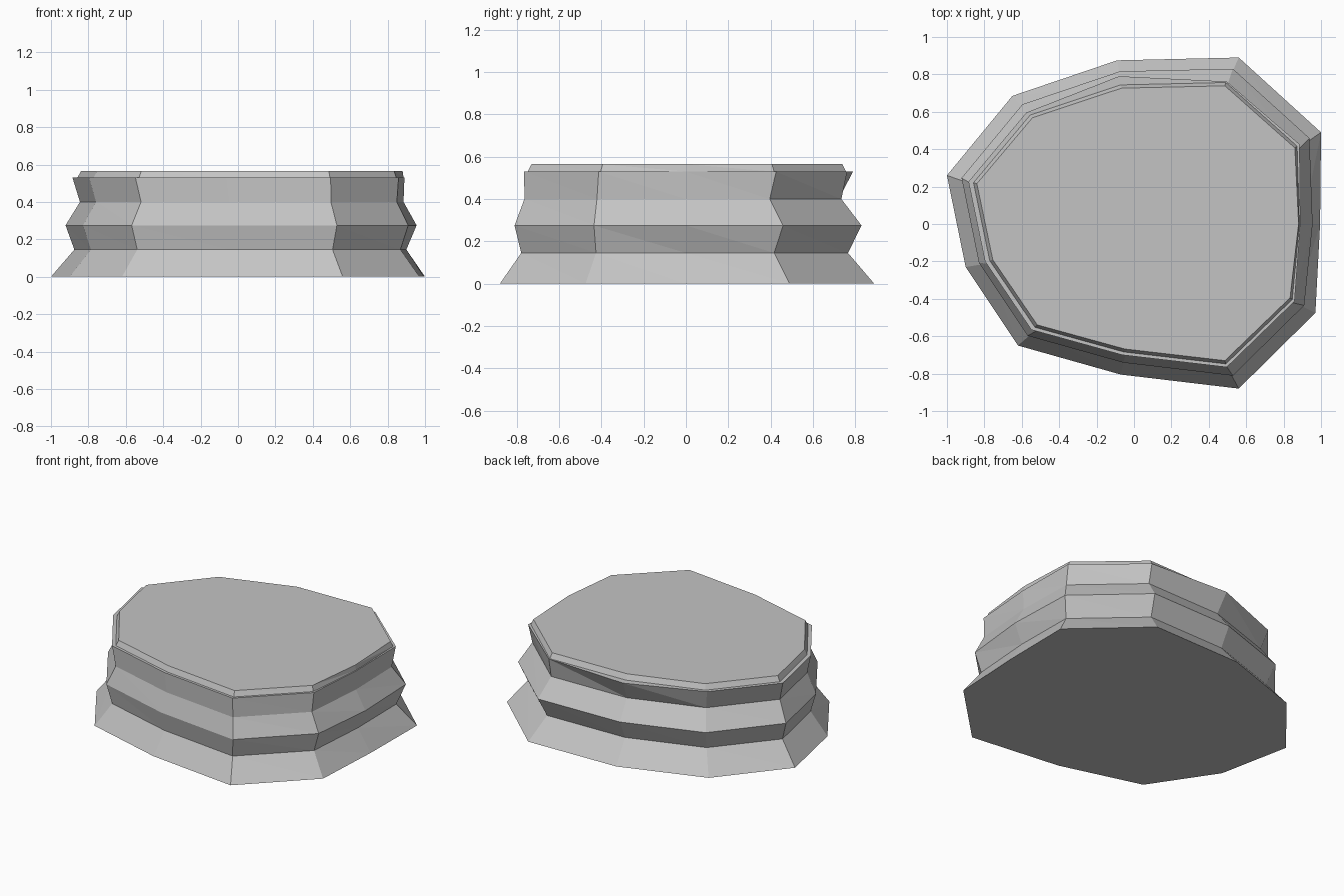
import bpy, bmesh

if "Cube" in bpy.data.objects:
    bpy.data.objects.remove(bpy.data.objects["Cube"])

# Irregular base outline, counter-clockwise; the first point is the right-hand bulge
outline = [(0.995, 0.0), (1.0, 0.49), (0.56, 0.89), (-0.09, 0.875), (-0.65, 0.685),
           (-1.0, 0.26), (-0.90, -0.23), (-0.62, -0.65), (-0.07, -0.805),
           (0.56, -0.88), (0.97, -0.475)]

# Layers: z, x scale, x shift, y scale, y shift, x of the bulge point
layers = [(0.0, 1.0, 0.0, 1.0, 0.0, 0.995),
          (0.145, 0.885, 0.01, 0.873, -0.011, 0.90),
          (0.275, 0.93, 0.008, 0.927, 0.005, 0.955),
          (0.40, 0.86, 0.015, 0.847, -0.019, 0.885),
          (0.53, 0.885, 0.0, 0.87, 0.0, 0.89),
          (0.53, 0.865, 0.007, 0.85, 0.0, 0.885),
          (0.565, 0.85, 0.01, 0.83, 0.0, 0.88)]

stone = bpy.data.materials.new("stone grey")
stone.diffuse_color = (0.55, 0.55, 0.55, 1)
stone.use_nodes = True
stone.node_tree.nodes["Principled BSDF"].inputs["Base Color"].default_value = stone.diffuse_color

bm = bmesh.new()
rings = []
for k, (z, sx, dx, sy, dy, bulge) in enumerate(layers):
    ring = []
    for i, (x, y) in enumerate(outline):
        px, py = x * sx + dx, y * sy + dy
        if i == 0:
            px, py = bulge, 0.0
        if k == 4 and i == 2:      # chipped back corner of the upper ledge
            py = 0.762
        if k == 4 and i == 3:
            py = 0.79
        ring.append(bm.verts.new((px, py, z)))
    rings.append(ring)

# Layered sides, split along one diagonal direction
n = len(outline)
for low, high in zip(rings, rings[1:]):
    for i in range(n):
        j = (i + 1) % n
        bm.faces.new((low[i], low[j], high[i]))
        bm.faces.new((low[j], high[j], high[i]))

# Flat top and bottom
bm.faces.new(rings[-1])
bm.faces.new(rings[0][::-1])

mesh = bpy.data.meshes.new("layered_rock")
bm.to_mesh(mesh)
bm.free()
mesh.materials.append(stone)
rock = bpy.data.objects.new("layered_rock", mesh)
bpy.context.collection.objects.link(rock)
